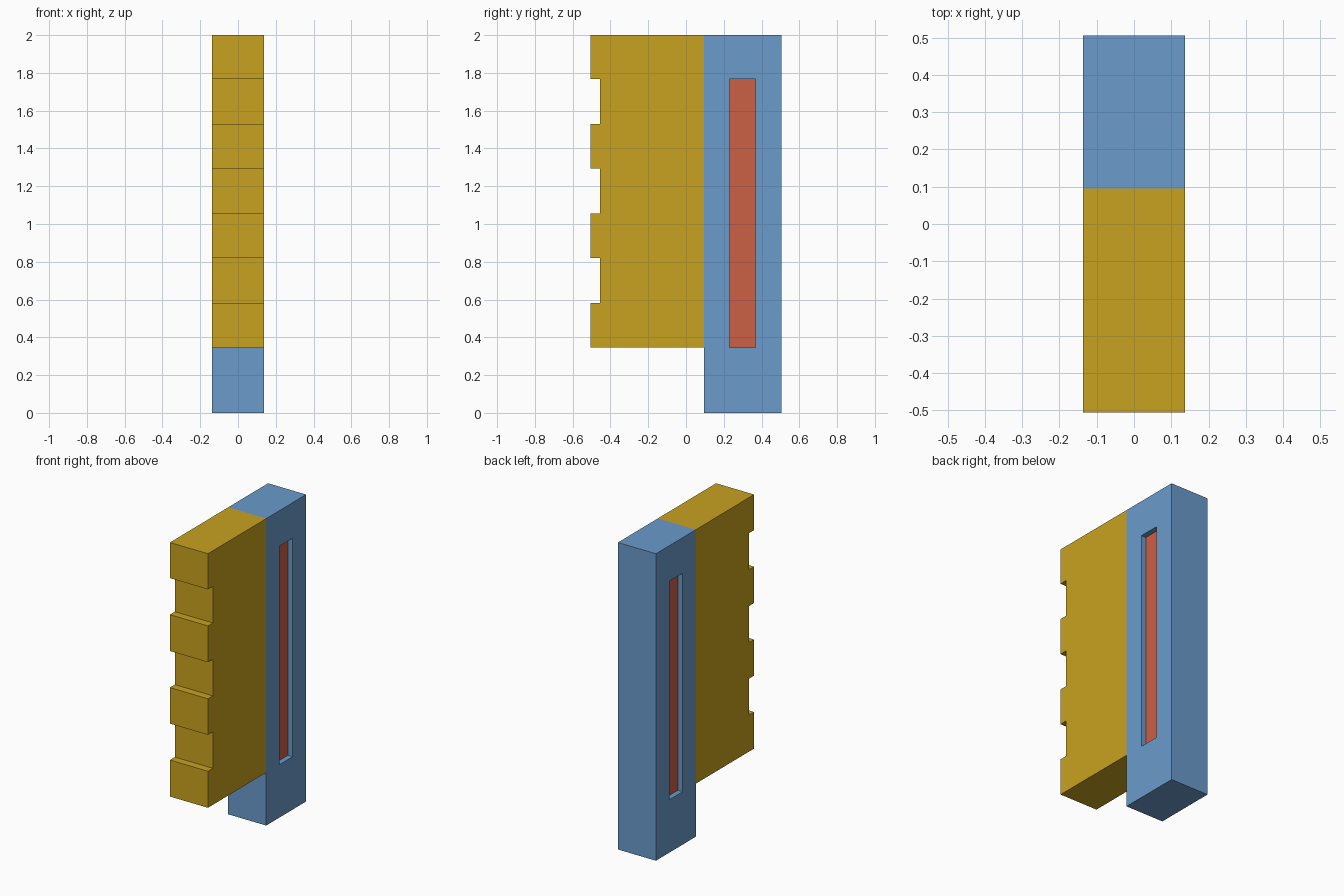
import bpy, bmesh

if "Cube" in bpy.data.objects:
    bpy.data.objects.remove(bpy.data.objects["Cube"])

HALF = 0.137            # half thickness in x
SPLIT = 0.095           # where the toothed blade meets the post
FLOOR_X = 0.103         # x of the slot floors
SLOT_Y, SLOT_Z = (0.23, 0.367), (0.345, 1.768)


def material(name, colour):
    m = bpy.data.materials.new(name)
    m.diffuse_color = (*colour, 1)
    m.use_nodes = True
    m.node_tree.nodes["Principled BSDF"].inputs["Base Color"].default_value = m.diffuse_color
    return m


gold = material("gold", (0.578, 0.361, 0.014))
blue = material("blue", (0.147, 0.328, 0.597))
red = material("red", (0.597, 0.117, 0.060))


def extrude_profile(bm, points):
    """Extrude a closed (y, z) profile across the full thickness."""
    face = bm.faces.new([bm.verts.new((-HALF, y, z)) for y, z in points])
    out = bmesh.ops.extrude_face_region(bm, geom=[face], use_keep_orig=True)
    for g in out["geom"]:
        if isinstance(g, bmesh.types.BMVert):
            g.co.x = HALF
    bmesh.ops.recalc_face_normals(bm, faces=bm.faces[:])


def finish(bm, name, mats):
    mesh = bpy.data.meshes.new(name)
    bm.to_mesh(mesh)
    bm.free()
    for m in mats:
        mesh.materials.append(m)
    ob = bpy.data.objects.new(name, mesh)
    bpy.context.collection.objects.link(ob)
    return ob


# Toothed blade: square teeth alternate with shallow notches
levels = [0.345, 0.583, 0.82, 1.055, 1.293, 1.53, 1.768, 2.0]
profile = [(SPLIT, 2.0), (SPLIT, levels[0])]
for i, (low, high) in enumerate(zip(levels, levels[1:])):
    y = -0.505 if i % 2 == 0 else -0.455
    profile += [(y, low), (y, high)]
bm = bmesh.new()
extrude_profile(bm, profile)
finish(bm, "toothed_blade", [gold])

# Post with a recessed red slot on each side
bm = bmesh.new()
extrude_profile(bm, [(SPLIT, 0), (0.505, 0), (0.505, 2), (SPLIT, 2)])
for side in (-1, 1):
    face = next(f for f in bm.faces if f.normal.x * side > 0.9)
    bmesh.ops.inset_region(bm, faces=[face], thickness=0.05)
    for v in face.verts:
        v.co.y = SLOT_Y[v.co.y > 0.3]
        v.co.z = SLOT_Z[v.co.z > 1.0]
    bm.normal_update()
    floor = bmesh.ops.extrude_discrete_faces(bm, faces=[face])["faces"][0]
    for v in floor.verts:
        v.co.x = side * FLOOR_X
    floor.material_index = 1
    bm.normal_update()
finish(bm, "slotted_post", [blue, red])
